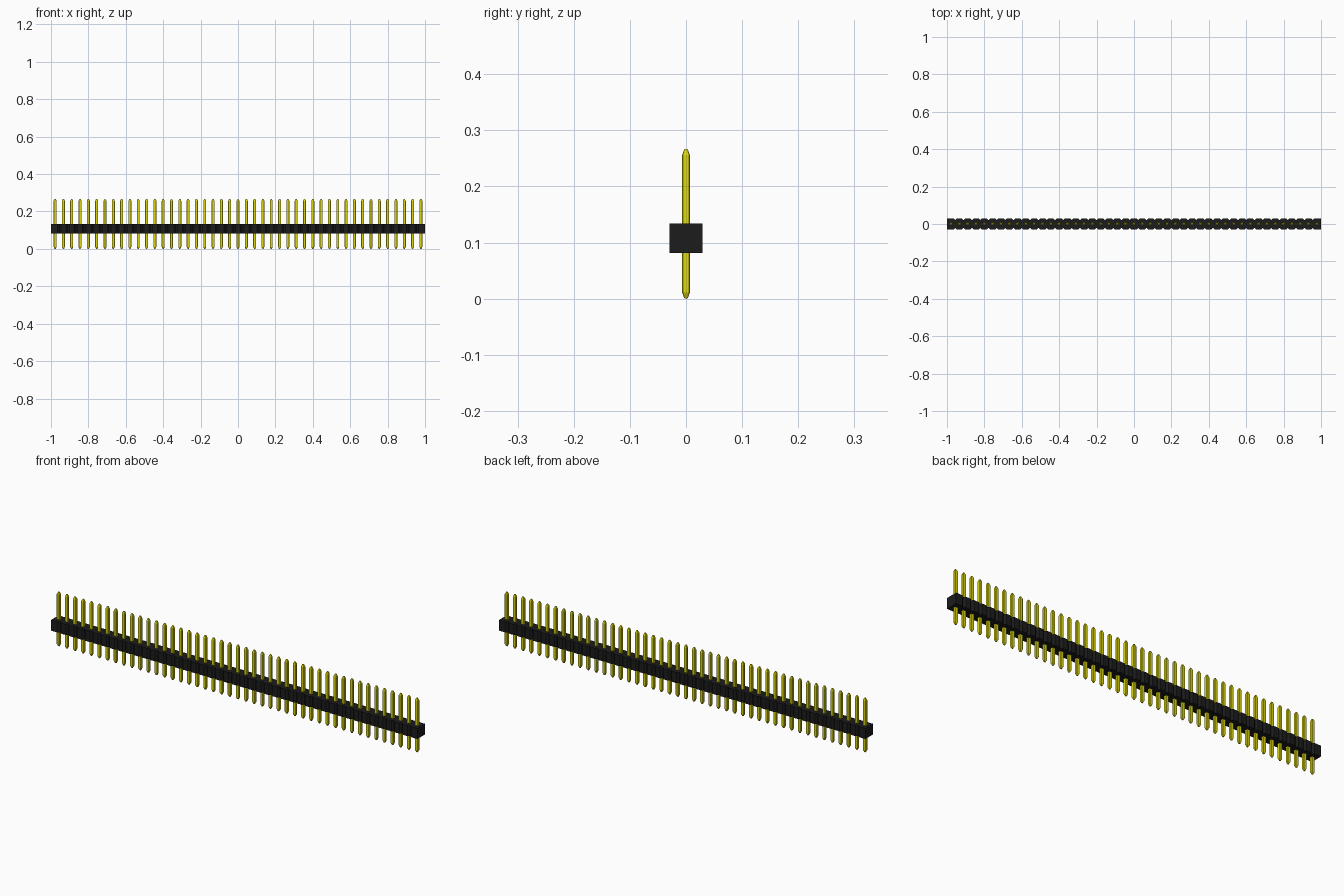
import bpy, bmesh

if "Cube" in bpy.data.objects:
    bpy.data.objects.remove(bpy.data.objects["Cube"], do_unlink=True)

COUNT = 45
PITCH = 2 / COUNT
BODY_W, BODY_LOW, BODY_HIGH = 0.0595, 0.081, 0.1335
PIN_X, PIN_Y, TOP = 0.016, 0.0138, 0.267
NOTCH = 0.009


def material(name, colour):
    m = bpy.data.materials.new(name)
    m.use_nodes = True
    m.diffuse_color = colour
    m.node_tree.nodes["Principled BSDF"].inputs["Base Color"].default_value = colour
    return m


def octagon(wx, wy, c):
    """Rectangle outline with cut corners."""
    x, y = wx / 2, wy / 2
    return [(x - c, -y), (x, c - y), (x, y - c), (x - c, y),
            (c - x, y), (-x, y - c), (-x, c - y), (c - x, -y)]


def strip_outline():
    """Long rectangle with a V notch at every joint on both sides."""
    y = BODY_W / 2
    front = [(-1, -y)]
    for i in range(1, COUNT):
        x = -1 + i * PITCH
        front += [(x - NOTCH, -y), (x, NOTCH - y), (x + NOTCH, -y)]
    front.append((1, -y))
    return front + [(-px, -py) for px, py in front]


def loft(name, sections, mat):
    """Capped solid through a stack of (outline, z) sections."""
    bm = bmesh.new()
    rings = [[bm.verts.new((x, y, z)) for x, y in outline] for outline, z in sections]
    for low, high in zip(rings, rings[1:]):
        n = len(low)
        for i in range(n):
            j = (i + 1) % n
            bm.faces.new((low[i], low[j], high[j], high[i]))
    bm.faces.new(rings[0][::-1])
    bm.faces.new(rings[-1])
    mesh = bpy.data.meshes.new(name)
    bm.to_mesh(mesh)
    bm.free()
    mesh.materials.append(mat)
    obj = bpy.data.objects.new(name, mesh)
    bpy.context.collection.objects.link(obj)
    return obj


black = material("black plastic", (0.0115, 0.0115, 0.0115, 1))
gold = material("yellow metal", (0.72, 0.68, 0.004, 1))

# Housing strip, notched between blocks
outline = strip_outline()
loft("housing", [(outline, BODY_LOW), (outline, BODY_HIGH)], black)

# Pins with slim bevelled edges and tapered tips, repeated along the strip
shaft = octagon(PIN_X, PIN_Y, 0.0015)
tip = octagon(PIN_X * 0.4, PIN_Y * 0.4, 0.0006)
pins = loft("pins", [(tip, 0), (shaft, 0.011), (shaft, TOP - 0.011), (tip, TOP)], gold)
pins.location.x = -1 + PITCH / 2
row = pins.modifiers.new("row", "ARRAY")
row.count = COUNT
row.use_relative_offset = False
row.use_constant_offset = True
row.constant_offset_displace = (PITCH, 0, 0)
